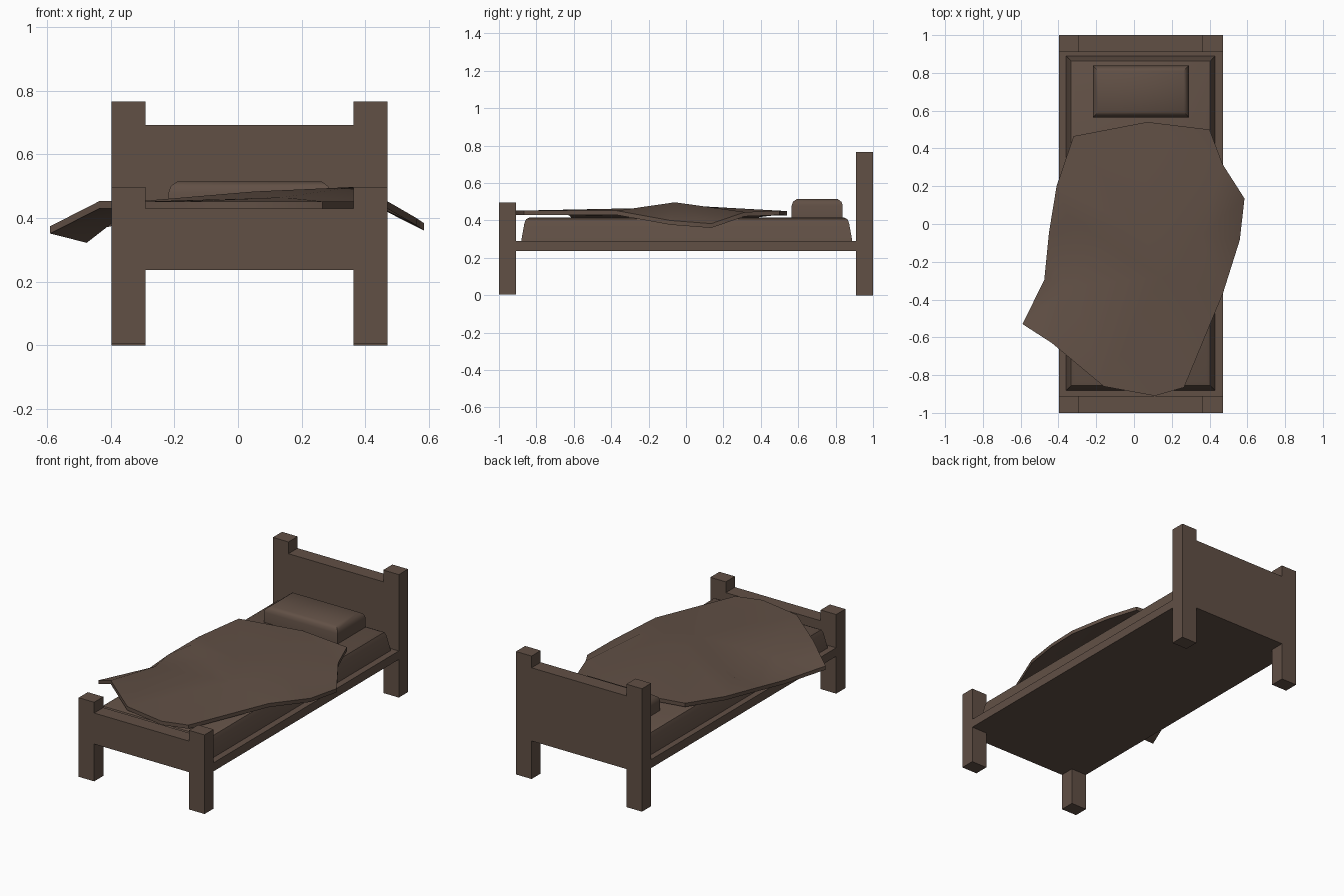
import bpy, bmesh
from mathutils import Vector
from mathutils.geometry import delaunay_2d_cdt

if "Cube" in bpy.data.objects:
    bpy.data.objects.remove(bpy.data.objects["Cube"])

mat = bpy.data.materials.new("dark_wood")
mat.diffuse_color = (0.12, 0.08, 0.06, 1)
mat.use_nodes = True
mat.node_tree.nodes["Principled BSDF"].inputs["Base Color"].default_value = mat.diffuse_color


def add_object(name, verts, faces):
    mesh = bpy.data.meshes.new(name)
    mesh.from_pydata(verts, [], faces)
    bm = bmesh.new()
    bm.from_mesh(mesh)
    bmesh.ops.recalc_face_normals(bm, faces=bm.faces)
    bm.to_mesh(mesh)
    bm.free()
    mesh.materials.append(mat)
    ob = bpy.data.objects.new(name, mesh)
    bpy.context.collection.objects.link(ob)
    return ob


def stack(name, x0, x1, y0, y1, levels):
    """Rectangular block made of (inset, z) rings, capped at both ends."""
    verts, faces = [], []
    for i, z in levels:
        verts += [(x0 + i, y0 + i, z), (x1 - i, y0 + i, z),
                  (x1 - i, y1 - i, z), (x0 + i, y1 - i, z)]
    for r in range(len(levels) - 1):
        a = r * 4
        for k in range(4):
            n = (k + 1) % 4
            faces.append((a + k, a + n, a + 4 + n, a + 4 + k))
    top = len(verts) - 4
    faces += [(3, 2, 1, 0), (top, top + 1, top + 2, top + 3)]
    return add_object(name, verts, faces)


def box(name, x0, x1, y0, y1, z0, z1):
    return stack(name, x0, x1, y0, y1, [(0, z0), (0, z1)])


def smooth(ob):
    bpy.ops.object.select_all(action='DESELECT')
    ob.select_set(True)
    bpy.context.view_layer.objects.active = ob
    bpy.ops.object.shade_smooth_by_angle(angle=0.7)


# Frame: posts and panels at each end, platform between
L, R, PW = -0.397, 0.47, 0.107
for end, y0, y1, z0, post_top, panel_top in (
        ("foot", -1.0, -0.91, 0.005, 0.497, 0.43),
        ("head", 0.91, 1.0, 0.0, 0.765, 0.692)):
    box(end + "_post_left", L, L + PW, y0, y1, z0, post_top)
    box(end + "_post_right", R - PW, R, y0, y1, z0, post_top)
    box(end + "board", L + PW, R - PW, y0, y1, 0.237, panel_top)
box("platform", L, R, -0.91, 0.91, 0.237, 0.29)

# Mattress and pillow with rounded upper edges
smooth(stack("mattress", -0.36, 0.43, -0.882, 0.89,
             [(0, 0.285), (0.018, 0.385), (0.027, 0.407), (0.048, 0.417)]))
smooth(stack("pillow", -0.218, 0.29, 0.565, 0.838,
             [(0, 0.41), (0, 0.48), (0.007, 0.5), (0.028, 0.515)]))

# Blanket: irregular draped outline plus a few inner fold points
outline = [(0.07, 0.54, 0.45), (0.40, 0.50, 0.452), (0.47, 0.315, 0.445),
           (0.585, 0.135, 0.383), (0.56, -0.085, 0.4), (0.47, -0.37, 0.452),
           (0.265, -0.865, 0.452), (0.11, -0.91, 0.452), (-0.16, -0.86, 0.452),
           (-0.435, -0.63, 0.453), (-0.59, -0.53, 0.374), (-0.475, -0.295, 0.345),
           (-0.45, -0.045, 0.385), (-0.41, 0.20, 0.415), (-0.32, 0.465, 0.45)]
inner = [(0.36, -0.06, 0.497), (0.05, -0.05, 0.483), (-0.15, -0.09, 0.455),
         (0.14, -0.28, 0.465), (-0.34, -0.33, 0.45), (-0.34, 0.02, 0.45)]
pts = outline + inner
n = len(outline)
flat = [Vector(p[:2]) for p in pts]
res = delaunay_2d_cdt(flat, [(i, (i + 1) % n) for i in range(n)], [], 1, 1e-5)
verts = [(v.x, v.y, pts[o[0]][2]) for v, o in zip(res[0], res[3])]
count = len(verts)
tris = [tuple(f) for f in res[2]]
edges = {(f[k], f[(k + 1) % 3]) for f in tris for k in range(3)}
rim = [e for e in edges if (e[1], e[0]) not in edges]
verts += [(x, y, z - 0.023) for x, y, z in verts]
faces = tris + [tuple(i + count for i in reversed(f)) for f in tris]
faces += [(b, a, a + count, b + count) for a, b in rim]
smooth(add_object("blanket", verts, faces))
